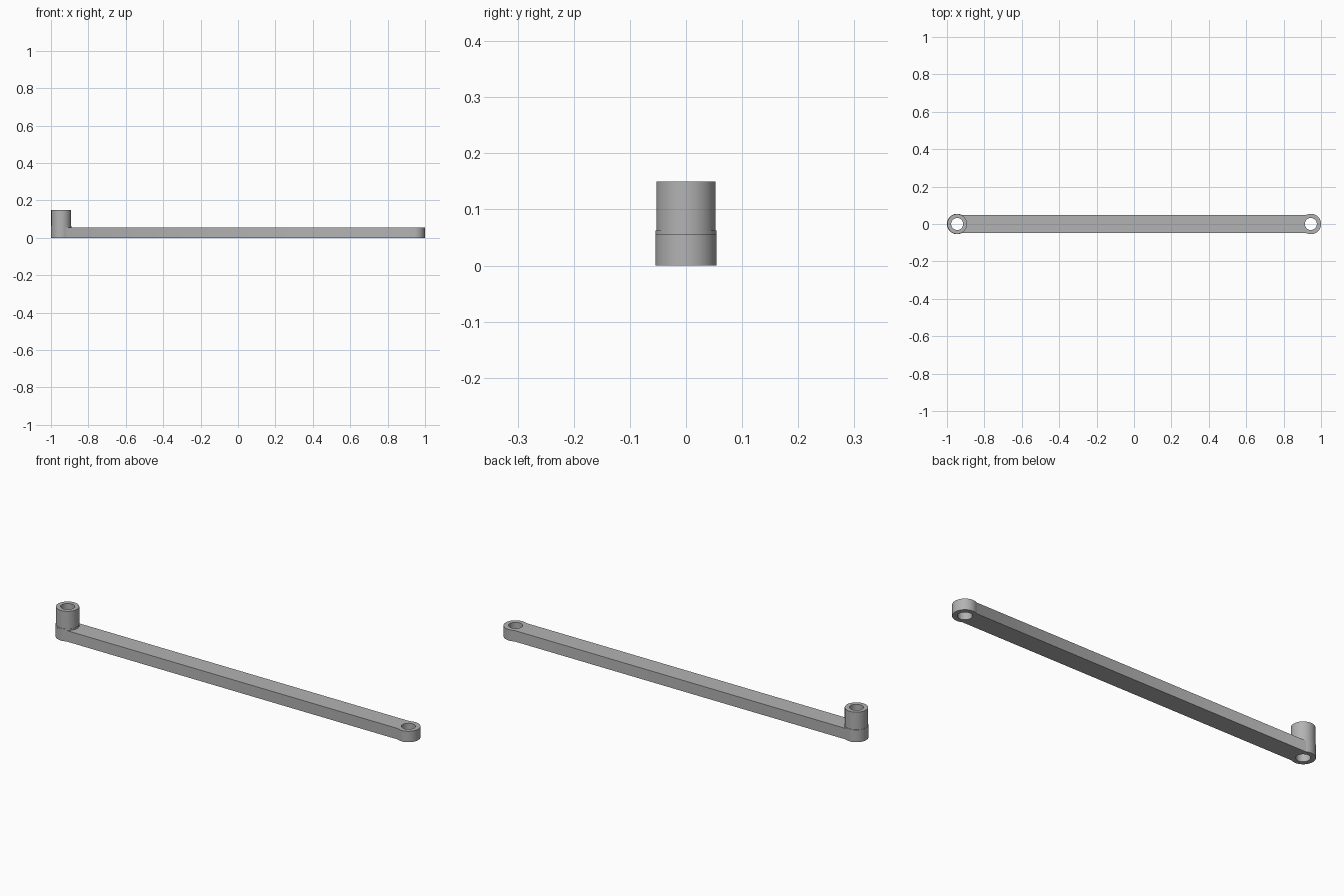
import bpy, math

cube = bpy.data.objects.get("Cube")
if cube:
    bpy.data.objects.remove(cube, do_unlink=True)

END_X = 0.9455      # distance of each pivot from the middle
BOSS_R = 0.0545     # outer radius of the rounded ends
HOLE_R = 0.032
HALF_W = 0.048      # half width of the bar
BAR_H = 0.055
POST_H = 0.15
SIDES = 64

grey = bpy.data.materials.new("plain grey")
grey.use_nodes = True
COLOR = (0.45, 0.45, 0.45, 1)
grey.diffuse_color = COLOR
grey.node_tree.nodes["Principled BSDF"].inputs["Base Color"].default_value = COLOR


def arc(cx, radius, start, end, steps):
    angles = [start + (end - start) * i / steps for i in range(steps + 1)]
    return [(cx + radius * math.cos(a), radius * math.sin(a)) for a in angles]


def finish(obj):
    obj.data.materials.clear()
    obj.data.materials.append(grey)
    bpy.ops.object.select_all(action='DESELECT')
    obj.select_set(True)
    bpy.context.view_layer.objects.active = obj
    bpy.ops.object.shade_smooth_by_angle(angle=math.radians(30))


# Flat link arm: straight bar swelling into a round eye at each end
neck = math.asin(HALF_W / BOSS_R)
outline = arc(END_X, BOSS_R, neck - math.pi, math.pi - neck, SIDES)
outline += arc(-END_X, BOSS_R, neck, 2 * math.pi - neck, SIDES)
holes = [arc(x, HOLE_R, 0, 2 * math.pi, SIDES)[:-1] for x in (-END_X, END_X)]

curve = bpy.data.curves.new("link_arm_outline", 'CURVE')
curve.dimensions = '2D'
curve.fill_mode = 'BOTH'
curve.extrude = BAR_H / 2
for loop in [outline] + holes:
    spline = curve.splines.new('POLY')
    spline.points.add(len(loop) - 1)
    for point, (x, y) in zip(spline.points, loop):
        point.co = (x, y, 0, 1)
    spline.use_cyclic_u = True
arm = bpy.data.objects.new("link_arm", curve)
bpy.context.collection.objects.link(arm)
arm.location.z = BAR_H / 2
bpy.ops.object.select_all(action='DESELECT')
arm.select_set(True)
bpy.context.view_layer.objects.active = arm
bpy.ops.object.convert(target='MESH')
finish(bpy.context.view_layer.objects.active)

# Hollow upright post over the right eye, with a slim collar at its foot
profile = [(BOSS_R, BAR_H), (BOSS_R, 0.062), (0.053, 0.062),
           (0.053, POST_H), (HOLE_R, POST_H), (HOLE_R, BAR_H)]
rows = len(profile)
verts = [(r * math.cos(a), r * math.sin(a), z)
         for a in (2 * math.pi * i / SIDES for i in range(SIDES))
         for r, z in profile]
faces = []
for i in range(SIDES):
    j = (i + 1) % SIDES
    for k in range(rows - 1):
        faces.append((i * rows + k, j * rows + k, j * rows + k + 1, i * rows + k + 1))
mesh = bpy.data.meshes.new("upright_post")
mesh.from_pydata(verts, [], faces)
post = bpy.data.objects.new("upright_post", mesh)
bpy.context.collection.objects.link(post)
post.location.x = -END_X
finish(post)
